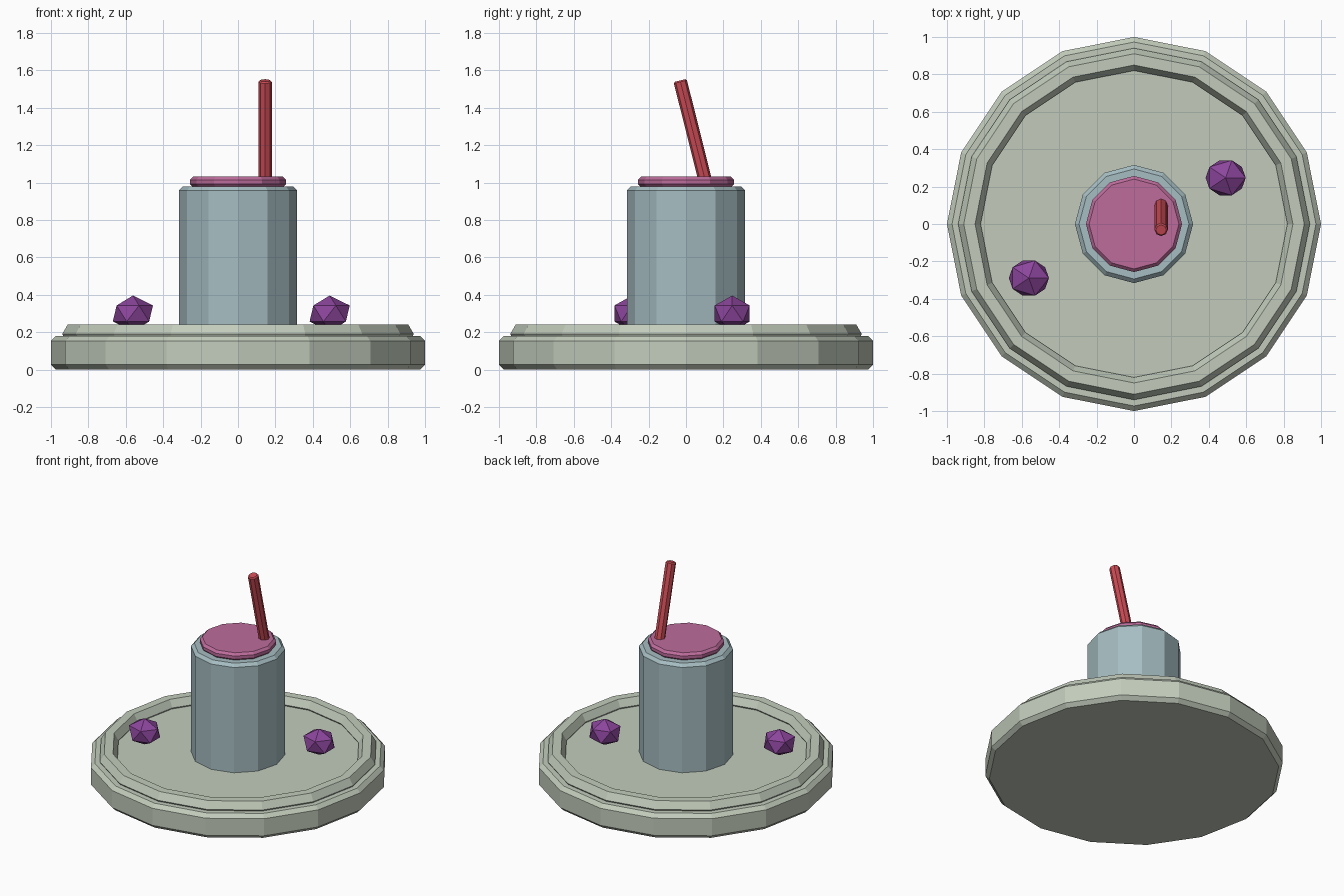
import bpy
import bmesh
import math
from mathutils import Matrix

if "Cube" in bpy.data.objects:
    bpy.data.objects.remove(bpy.data.objects["Cube"])


def material(name, rgb):
    m = bpy.data.materials.new(name)
    m.diffuse_color = (*rgb, 1)
    m.use_nodes = True
    m.node_tree.nodes["Principled BSDF"].inputs["Base Color"].default_value = m.diffuse_color
    return m


def finish(name, bm, mat):
    bmesh.ops.recalc_face_normals(bm, faces=bm.faces[:])
    me = bpy.data.meshes.new(name)
    bm.to_mesh(me)
    bm.free()
    me.materials.append(mat)
    ob = bpy.data.objects.new(name, me)
    bpy.context.collection.objects.link(ob)
    return ob


def lathe(name, profile, sides, mat, closed=False):
    """Spin (radius, z) points around z; capped, or closed into a ring."""
    bm = bmesh.new()
    rings = []
    for r, z in profile:
        angles = [2 * math.pi * i / sides for i in range(sides)]
        rings.append([bm.verts.new((r * math.cos(a), r * math.sin(a), z)) for a in angles])
    pairs = list(zip(rings, rings[1:]))
    if closed:
        pairs.append((rings[-1], rings[0]))
    else:
        bm.faces.new(rings[0])
        bm.faces.new(rings[-1])
    for lo, hi in pairs:
        for i in range(sides):
            j = (i + 1) % sides
            bm.faces.new((lo[i], lo[j], hi[j], hi[i]))
    return finish(name, bm, mat)


def chamfered(r, z0, z1, c):
    return [(r - c, z0), (r, z0 + c), (r, z1 - c), (r - c, z1)]


sage = material("sage", (0.54, 0.60, 0.50))
blue = material("blue_grey", (0.38, 0.51, 0.54))
pink = material("pink", (0.51, 0.15, 0.33))
red = material("red", (0.60, 0.07, 0.09))
purple = material("purple", (0.26, 0.06, 0.33))

# Plate with a hexagonal-section raised rim
lathe("plate", chamfered(1.0, 0, 0.18, 0.027), 16, sage)
rim = [(0.88 + 0.06 * math.cos(k * math.pi / 3), 0.19 + 0.06 * math.sin(k * math.pi / 3))
       for k in range(6)]
lathe("plate_rim", rim, 16, sage, closed=True)

# Cup and the drink surface on top
lathe("cup", [(0.316, 0.17)] + chamfered(0.316, 0.18, 0.98, 0.022)[2:], 12, blue)
lathe("drink_top", chamfered(0.257, 0.975, 1.032, 0.017), 12, pink)

# Leaning straw
straw = lathe("straw", chamfered(0.036, -0.04, 0.532, 0.008), 8, red)
straw.location = (0.145, 0.098, 1.03)
straw.rotation_euler = (math.radians(14.1), 0, 0)

# Faceted berries on the plate
for name, x, y in (("berry_right", 0.49, 0.247), ("berry_left", -0.562, -0.289)):
    bm = bmesh.new()
    bmesh.ops.create_icosphere(bm, subdivisions=1, radius=1)
    bmesh.ops.transform(bm, matrix=Matrix.Diagonal((0.12, 0.11, 0.096, 1)), verts=bm.verts[:])
    finish(name, bm, purple).location = (x, y, 0.3)
